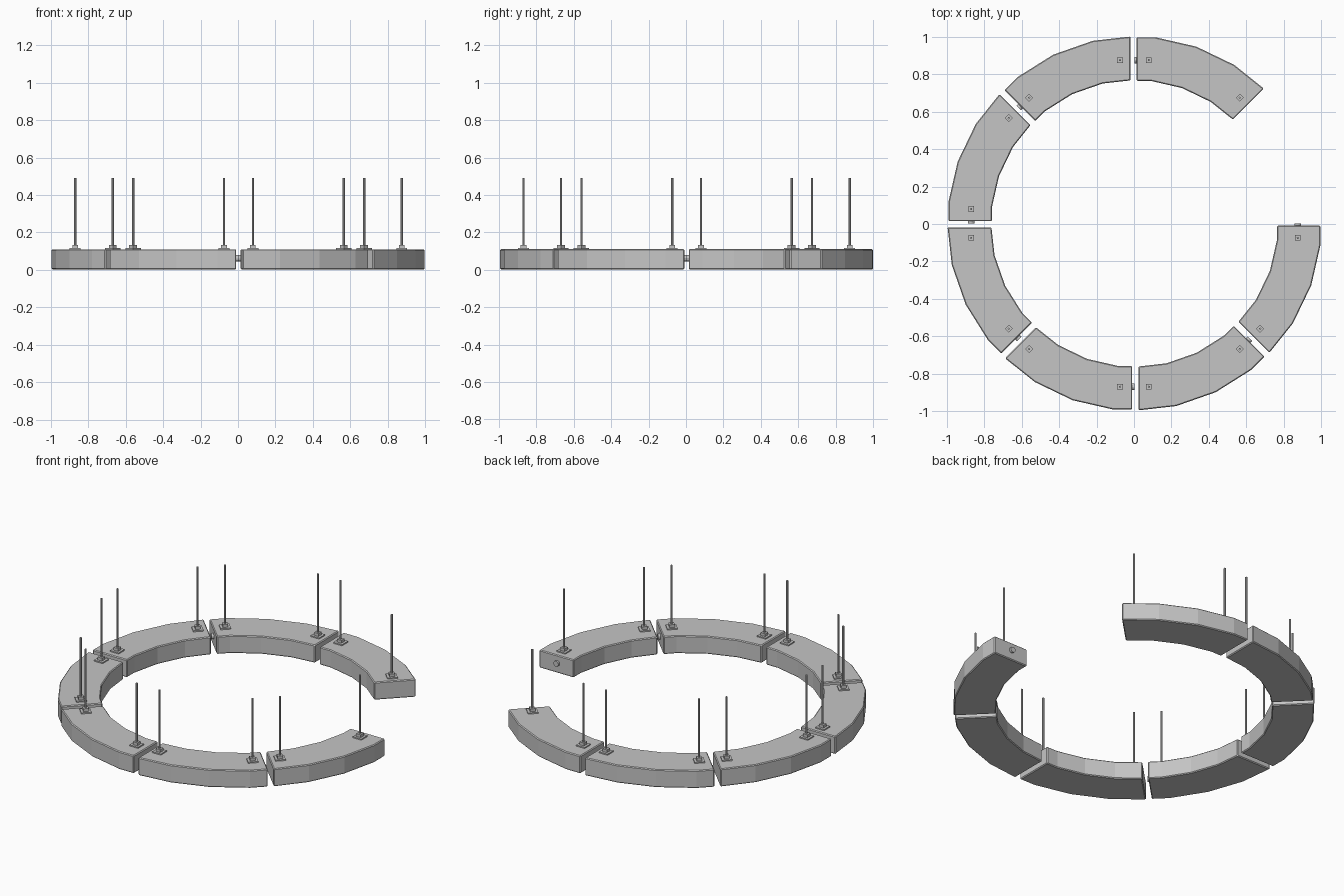
import bpy, bmesh, math
from math import radians, sin, cos, asin
from mathutils import Matrix, Vector

if "Cube" in bpy.data.objects:
    bpy.data.objects.remove(bpy.data.objects["Cube"])

CENTRE = Matrix.Translation((0.0025, 0.003, 0))
STEP = 360 / 28            # facet angle of the curved walls
R_OUT, R_IN, R_MID = 1.0, 0.766, 0.872
Z0, Z1 = 0.002, 0.11
GAP_START, GAP_END = 0.021, 0.012

grey = bpy.data.materials.new("concrete_grey")
grey.diffuse_color = (0.56, 0.56, 0.56, 1)
grey.use_nodes = True
grey.node_tree.nodes["Principled BSDF"].inputs["Base Color"].default_value = grey.diffuse_color


def make_mesh(name, bm):
    bmesh.ops.recalc_face_normals(bm, faces=bm.faces)
    mesh = bpy.data.meshes.new(name)
    bm.to_mesh(mesh)
    bm.free()
    mesh.materials.append(grey)
    return mesh


def arc(r):
    """Faceted wall from 0 to 45 degrees, trimmed by the joint gaps."""
    def on_chord(deg, mid):
        rr = r * cos(radians(STEP / 2)) / cos(radians(deg - mid))
        return Vector((rr * cos(radians(deg)), rr * sin(radians(deg)), 0))
    a = math.degrees(asin(GAP_START / r))
    b = 45 - math.degrees(asin(GAP_END / r))
    inner = [Vector((r * cos(radians(k * STEP)), r * sin(radians(k * STEP)), 0))
             for k in (1, 2, 3)]
    return [on_chord(a, STEP / 2)] + inner + [on_chord(b, 3.5 * STEP)]


def block_mesh():
    bm = bmesh.new()
    ring = arc(R_OUT) + arc(R_IN)[::-1]
    face = bm.faces.new([bm.verts.new((p.x, p.y, Z0)) for p in ring])
    up = bmesh.ops.extrude_face_region(bm, geom=[face])
    bmesh.ops.translate(bm, vec=(0, 0, Z1 - Z0),
                        verts=[v for v in up["geom"] if isinstance(v, bmesh.types.BMVert)])
    bmesh.ops.recalc_face_normals(bm, faces=bm.faces)
    # small chamfer on the sharp edges only
    sharp = [e for e in bm.edges if e.calc_face_angle(0) > radians(40)]
    bmesh.ops.bevel(bm, geom=sharp, offset=0.005, segments=1, affect='EDGES')
    return make_mesh("curved_block", bm)


def box_mesh(name, size, z0, z1):
    bm = bmesh.new()
    bmesh.ops.create_cube(bm, size=1, matrix=Matrix.Translation((0, 0, (z0 + z1) / 2))
                          @ Matrix.Diagonal((size, size, z1 - z0, 1)))
    return make_mesh(name, bm)


def rod_mesh(name, radius, z0, z1, sides):
    bm = bmesh.new()
    bmesh.ops.create_cone(bm, cap_ends=True, segments=sides, radius1=radius, radius2=radius,
                          depth=z1 - z0, matrix=Matrix.Translation((0, 0, (z0 + z1) / 2)))
    return make_mesh(name, bm)


def place(name, mesh, matrix):
    ob = bpy.data.objects.new(name, mesh)
    bpy.context.collection.objects.link(ob)
    ob.matrix_world = matrix


block = block_mesh()
plate = box_mesh("base_plate", 0.058, Z1 - 0.004, 0.117)
nut = box_mesh("nut", 0.03, 0.115, 0.134)
rod = rod_mesh("rod", 0.006, 0.13, 0.49, 8)
peg = rod_mesh("joint_peg", 0.017, -0.02, 0.013, 12)

# seven blocks, leaving one eighth of the ring open
for i in range(1, 8):
    turn = CENTRE @ Matrix.Rotation(radians(45 * i), 4, 'Z')
    place(f"curved_block_{i}", block, turn)
    end = Matrix.Rotation(radians(45), 4, 'Z')
    # hanging rod with plate and nut near each end
    for side, m in (("start", turn @ Matrix.Translation((R_MID, 0.077, 0))),
                    ("end", turn @ end @ Matrix.Translation((R_MID, -0.077, 0)))):
        place(f"base_plate_{side}_{i}", plate, m)
        place(f"nut_{side}_{i}", nut, m)
        place(f"rod_{side}_{i}", rod, m)
    # peg sticking out of the end face into the joint
    place(f"joint_peg_{i}", peg, turn @ end @ Matrix.Translation((R_MID, -GAP_END, 0.062))
          @ Matrix.Rotation(radians(-90), 4, 'X'))
